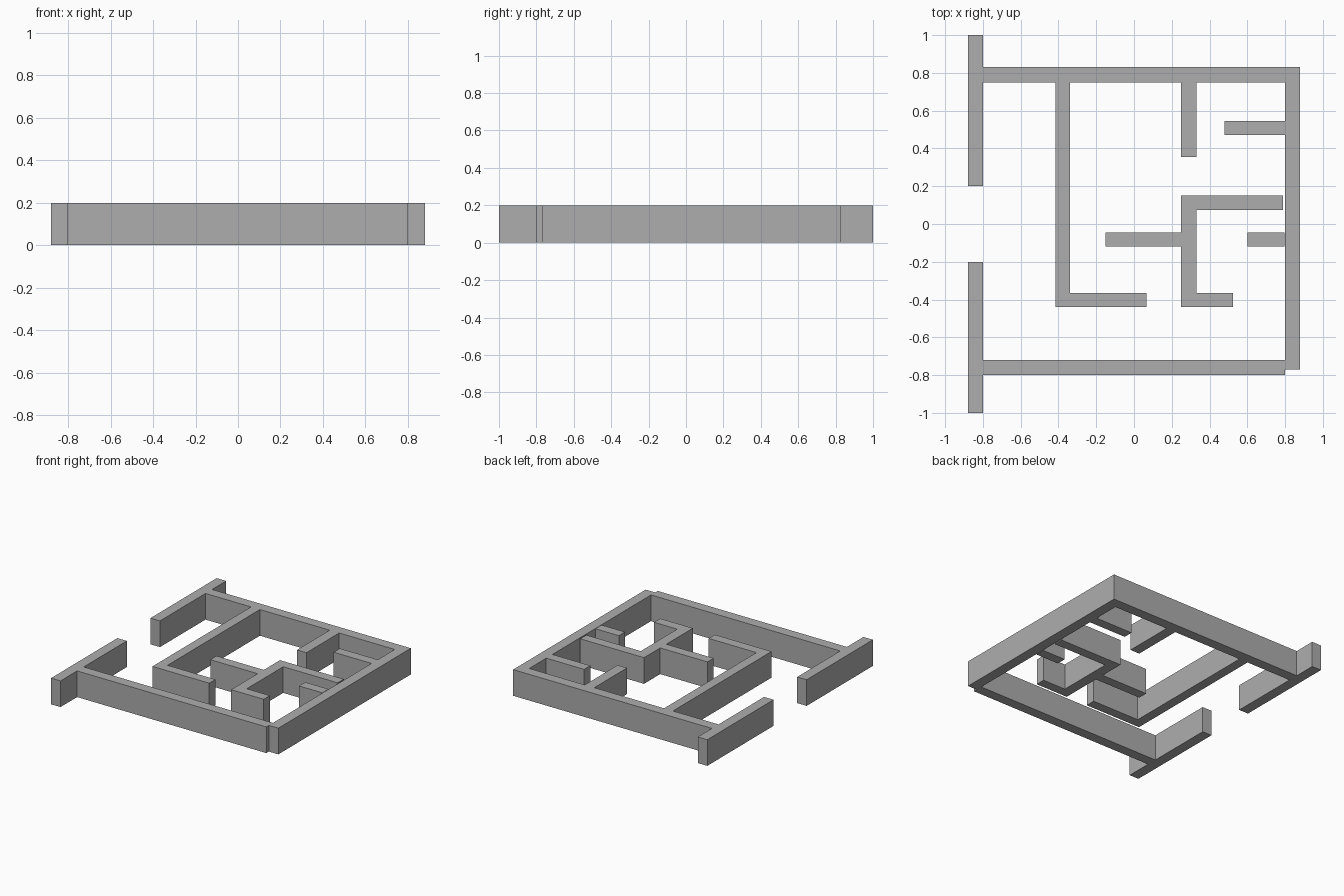
import bpy
import bmesh

HEIGHT = 0.2

cube = bpy.data.objects.get("Cube")
if cube:
    bpy.data.objects.remove(cube, do_unlink=True)

grey = bpy.data.materials.new("wall_grey")
grey.use_nodes = True
grey.diffuse_color = (0.42, 0.42, 0.42, 1)
grey.node_tree.nodes["Principled BSDF"].inputs["Base Color"].default_value = (0.42, 0.42, 0.42, 1)


def wall(name, *rects):
    """Merge rectangles (x0, x1, y0, y1) into one footprint and raise it to wall height."""
    xs = sorted({v for r in rects for v in r[:2]})
    ys = sorted({v for r in rects for v in r[2:]})
    bm = bmesh.new()
    for x0, x1 in zip(xs, xs[1:]):
        for y0, y1 in zip(ys, ys[1:]):
            cx, cy = (x0 + x1) / 2, (y0 + y1) / 2
            if any(a < cx < b and c < cy < d for a, b, c, d in rects):
                corners = ((x0, y0), (x1, y0), (x1, y1), (x0, y1))
                bm.faces.new([bm.verts.new((x, y, 0)) for x, y in corners])
    bmesh.ops.remove_doubles(bm, verts=bm.verts[:], dist=0.0001)
    top = bmesh.ops.extrude_face_region(bm, geom=bm.faces[:], use_keep_orig=True)["geom"]
    bmesh.ops.translate(bm, vec=(0, 0, HEIGHT),
                        verts=[g for g in top if isinstance(g, bmesh.types.BMVert)])
    bmesh.ops.recalc_face_normals(bm, faces=bm.faces[:])
    mesh = bpy.data.meshes.new(name)
    bm.to_mesh(mesh)
    bm.free()
    mesh.materials.append(grey)
    obj = bpy.data.objects.new(name, mesh)
    bpy.context.collection.objects.link(obj)
    return obj


# Outer walls, with the entrance gap on the right-hand side
wall("entrance_wall_front", (-0.88, -0.8, -1, -0.2))
wall("entrance_wall_back", (-0.88, -0.8, 0.2, 1))
wall("front_wall", (-0.8, 0.8, -0.8, -0.72))
wall("back_and_left_wall", (-0.8, 0.88, 0.75, 0.83), (0.8, 0.88, -0.77, 0.83))

# Inner partitions
wall("long_partition", (-0.415, -0.34, -0.44, 0.75), (-0.415, 0.065, -0.44, -0.365))
wall("back_stub", (0.25, 0.33, 0.355, 0.75))
wall("left_stub", (0.48, 0.8, 0.47, 0.545))
wall("short_left_stub", (0.6, 0.797, -0.12, -0.045))
wall("branching_partition",
     (0.25, 0.33, -0.44, 0.15),
     (0.25, 0.79, 0.075, 0.15),
     (-0.15, 0.33, -0.12, -0.045),
     (0.25, 0.525, -0.44, -0.365))
